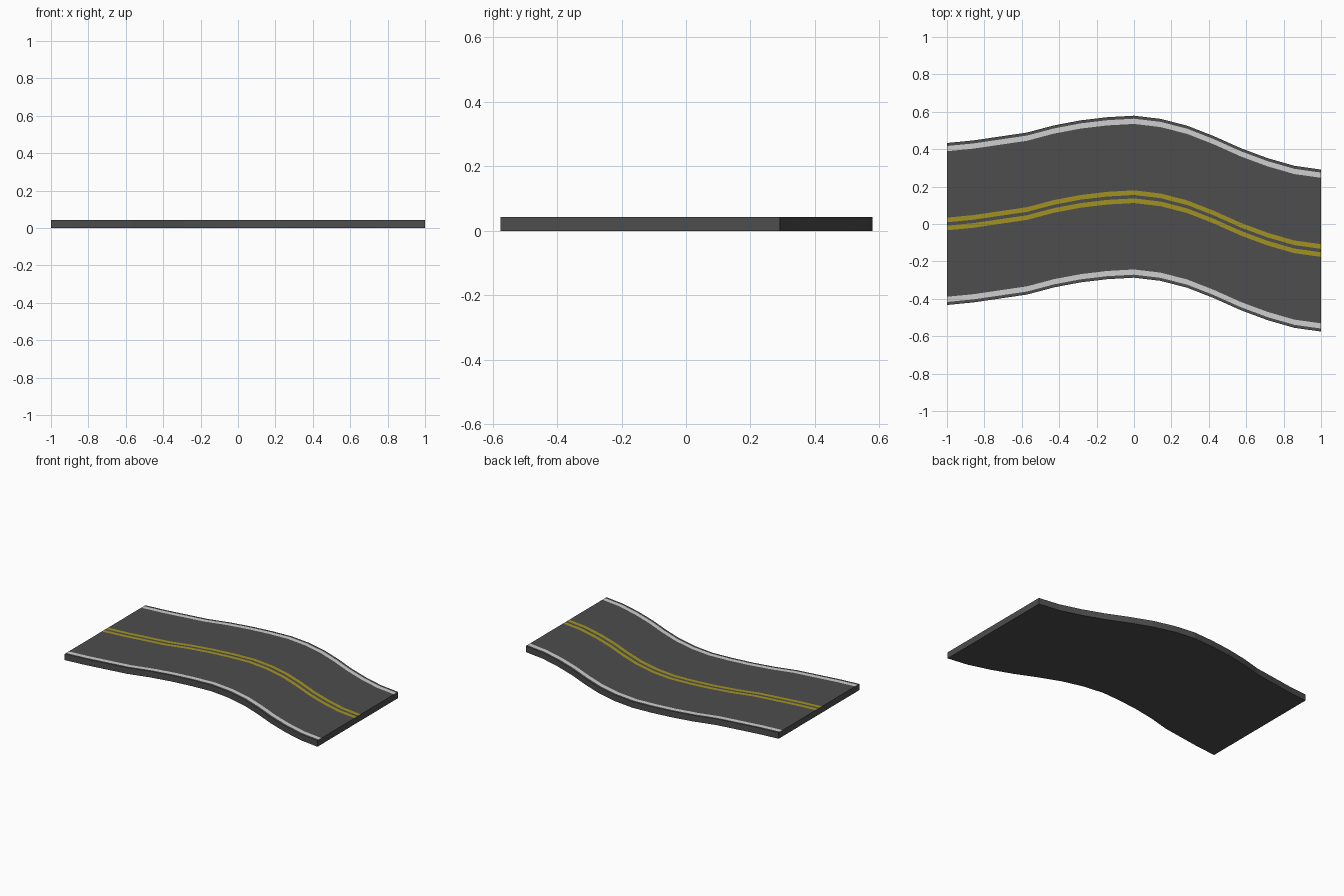
import bpy, bmesh

if "Cube" in bpy.data.objects:
    bpy.data.objects.remove(bpy.data.objects["Cube"])

HEIGHT = 0.042
# Sideways position of the road's centre line at evenly spaced x stations
CENTRE = [0.0, 0.014, 0.035, 0.056, 0.094, 0.121, 0.138, 0.146,
          0.129, 0.092, 0.036, -0.028, -0.081, -0.122, -0.142]
# Lane boundaries on one half, mirrored to the other
HALF = [0.009, 0.034, 0.389, 0.417, 0.433]
OFFSETS = [-o for o in reversed(HALF)] + HALF
ASPHALT, YELLOW, WHITE = 0, 1, 2
STRIPS = [ASPHALT, WHITE, ASPHALT, YELLOW, ASPHALT,
          YELLOW, ASPHALT, WHITE, ASPHALT]


def material(name, rgb):
    mat = bpy.data.materials.new(name)
    mat.diffuse_color = (*rgb, 1.0)
    mat.use_nodes = True
    mat.node_tree.nodes["Principled BSDF"].inputs["Base Color"].default_value = mat.diffuse_color
    return mat


bm = bmesh.new()
n = len(CENTRE)


def station_row(i, z):
    x = -1 + 2 * i / (n - 1)
    return [bm.verts.new((x, CENTRE[i] + o, z)) for o in OFFSETS]


top = [station_row(i, HEIGHT) for i in range(n)]
bottom = [station_row(i, 0.0) for i in range(n)]

# Road surface with painted strips, and underside
for i in range(n - 1):
    for j, mat in enumerate(STRIPS):
        face = bm.faces.new((top[i][j], top[i + 1][j],
                             top[i + 1][j + 1], top[i][j + 1]))
        face.material_index = mat
        bm.faces.new((bottom[i][j], bottom[i][j + 1],
                      bottom[i + 1][j + 1], bottom[i + 1][j]))
    # Long side walls
    for j in (0, -1):
        bm.faces.new((bottom[i][j], bottom[i + 1][j],
                      top[i + 1][j], top[i][j]))

# End walls
for i in (0, n - 1):
    for j in range(len(STRIPS)):
        bm.faces.new((bottom[i][j], bottom[i][j + 1],
                      top[i][j + 1], top[i][j]))

bmesh.ops.recalc_face_normals(bm, faces=bm.faces[:])
mesh = bpy.data.meshes.new("road_section")
bm.to_mesh(mesh)
bm.free()

mesh.materials.append(material("asphalt grey", (0.075, 0.075, 0.075)))
mesh.materials.append(material("line yellow", (0.36, 0.29, 0.015)))
mesh.materials.append(material("line white", (0.62, 0.62, 0.62)))

road = bpy.data.objects.new("road_section", mesh)
bpy.context.collection.objects.link(road)
